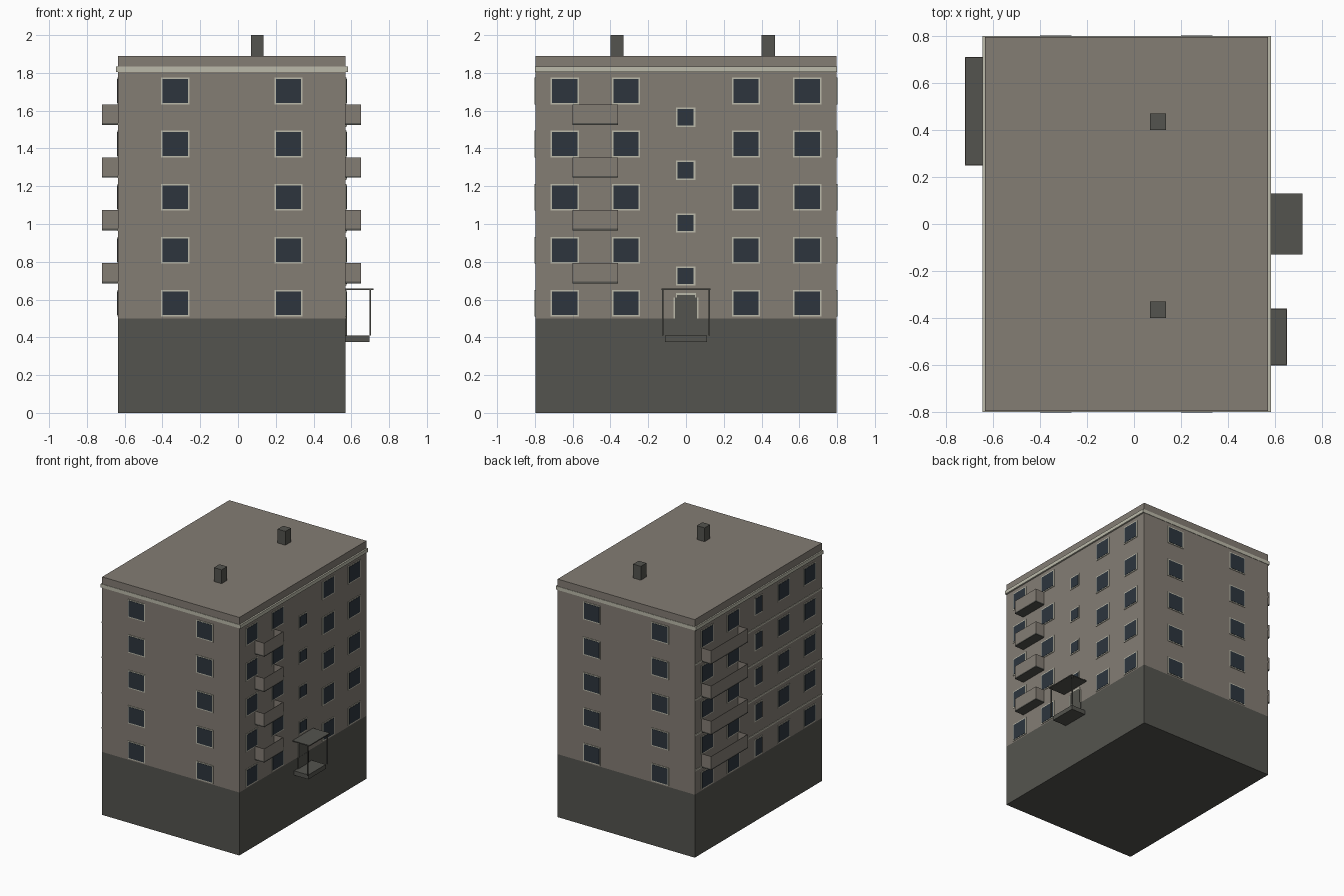
import bpy

cube = bpy.data.objects.get("Cube")
if cube:
    bpy.data.objects.remove(cube, do_unlink=True)


def material(name, color):
    m = bpy.data.materials.new(name)
    m.use_nodes = True
    m.diffuse_color = (*color, 1)
    for n in m.node_tree.nodes:
        if n.type == 'BSDF_PRINCIPLED':
            n.inputs["Base Color"].default_value = (*color, 1)
    return m


WALL = material("warm grey plaster", (0.23, 0.205, 0.175))
DARK = material("dark concrete", (0.088, 0.088, 0.077))
TRIM = material("pale trim", (0.50, 0.49, 0.40))
GLASS = material("dark blue glass", (0.026, 0.036, 0.048))


def box(name, x, y, z, mat):
    """Box from (low, high) ranges along each axis."""
    bpy.ops.mesh.primitive_cube_add(size=1)
    ob = bpy.context.object
    ob.name = name
    ob.location = [(a + b) / 2 for a, b in (x, y, z)]
    ob.scale = [b - a for a, b in (x, y, z)]
    ob.data.materials.append(mat)
    return ob


X0, X1, Y = -0.635, 0.57, 0.797      # wall planes
MID = (X0 + X1) / 2
BASE, ROOF = 0.5, 1.89
ROWS = [0.58 + 0.281 * i for i in range(5)]
FLOORS = [0.685 + 0.28 * i for i in range(4)]


def plate(name, side, u, z, w, h, depth, mat):
    """Thin plate lying on one wall, centred at u along that wall."""
    span, zz = (u - w / 2, u + w / 2), (z - h / 2, z + h / 2)
    if side == "right":
        return box(name, (X1, X1 + depth), span, zz, mat)
    if side == "left":
        return box(name, (X0 - depth, X0), span, zz, mat)
    if side == "front":
        return box(name, span, (-Y - depth, -Y), zz, mat)
    return box(name, span, (Y, Y + depth), zz, mat)


def window(side, u, z, w=0.15, h=0.142):
    plate(side + "_window_frame", side, u, z, w, h, 0.004, TRIM)
    plate(side + "_window_glass", side, u, z, w - 0.016, h - 0.016, 0.006, GLASS)


# Main masses
box("basement", (X0, X1), (-Y, Y), (0, BASE), DARK)
box("walls", (X0, X1), (-Y, Y), (BASE, ROOF), WALL)
box("cornice", (X0 - 0.011, X1 + 0.013), (-Y - 0.003, Y + 0.003), (1.805, 1.833), TRIM)

# Chimneys
for y in (-0.365, 0.435):
    box("chimney", (0.068, 0.136), (y - 0.035, y + 0.035), (ROOF, 2.0), DARK)

# Windows
for z in ROWS:
    for s in (-1, 1):
        for side in ("front", "back"):
            window(side, MID + s * 0.3, z)
        for side in ("right", "left"):
            for u in (0.318, 0.642):
                window(side, s * u, z)
    window("left", 0, z, 0.1)
for z in FLOORS:
    window("right", -0.002, z + 0.04, 0.102, 0.102)


# Balconies: dark slab with thin parapet panels
def balcony(name, wall_x, out_x, y0, y1, z):
    t = 0.004
    lo, hi = min(wall_x, out_x), max(wall_x, out_x)
    box(name + "_slab", (lo, hi), (y0, y1), (z, z + 0.01), DARK)
    inner = out_x - t if out_x > 0 else out_x + t
    zz = (z + 0.01, z + 0.108)
    box(name + "_front_panel", (min(inner, out_x), max(inner, out_x)), (y0, y1), zz, WALL)
    for a in (y0, y1 - t):
        box(name + "_side_panel", (lo, hi), (a, a + t), zz, WALL)


for z in FLOORS:
    balcony("right_balcony", X1, 0.652, -0.602, -0.36, z)
    balcony("left_balcony", X0, -0.72, 0.25, 0.712, z)
    # Floor bands on the left wall
    plate("floor_band", "left", 0, z + 0.005, 2 * Y, 0.012, 0.004, TRIM)

# Entrance: door, landing, canopy and posts
plate("door_frame", "right", 0, 0.51, 0.132, 0.2, 0.004, TRIM)
plate("door_frame_top", "right", 0, 0.62, 0.105, 0.03, 0.004, TRIM)
plate("door", "right", 0, 0.51, 0.116, 0.2, 0.006, DARK)
plate("door_top", "right", 0, 0.615, 0.096, 0.018, 0.006, DARK)
plate("door_sill", "right", 0, 0.455, 0.135, 0.09, 0.007, DARK)
box("landing", (X1, 0.695), (-0.11, 0.11), (0.375, 0.41), DARK)
box("canopy", (X1, 0.717), (-0.13, 0.13), (0.65, 0.658), DARK)
for s in (-1, 1):
    box("canopy_post", (0.696, 0.704), (s * 0.122 - 0.004, s * 0.122 + 0.004), (0.41, 0.65), DARK)
